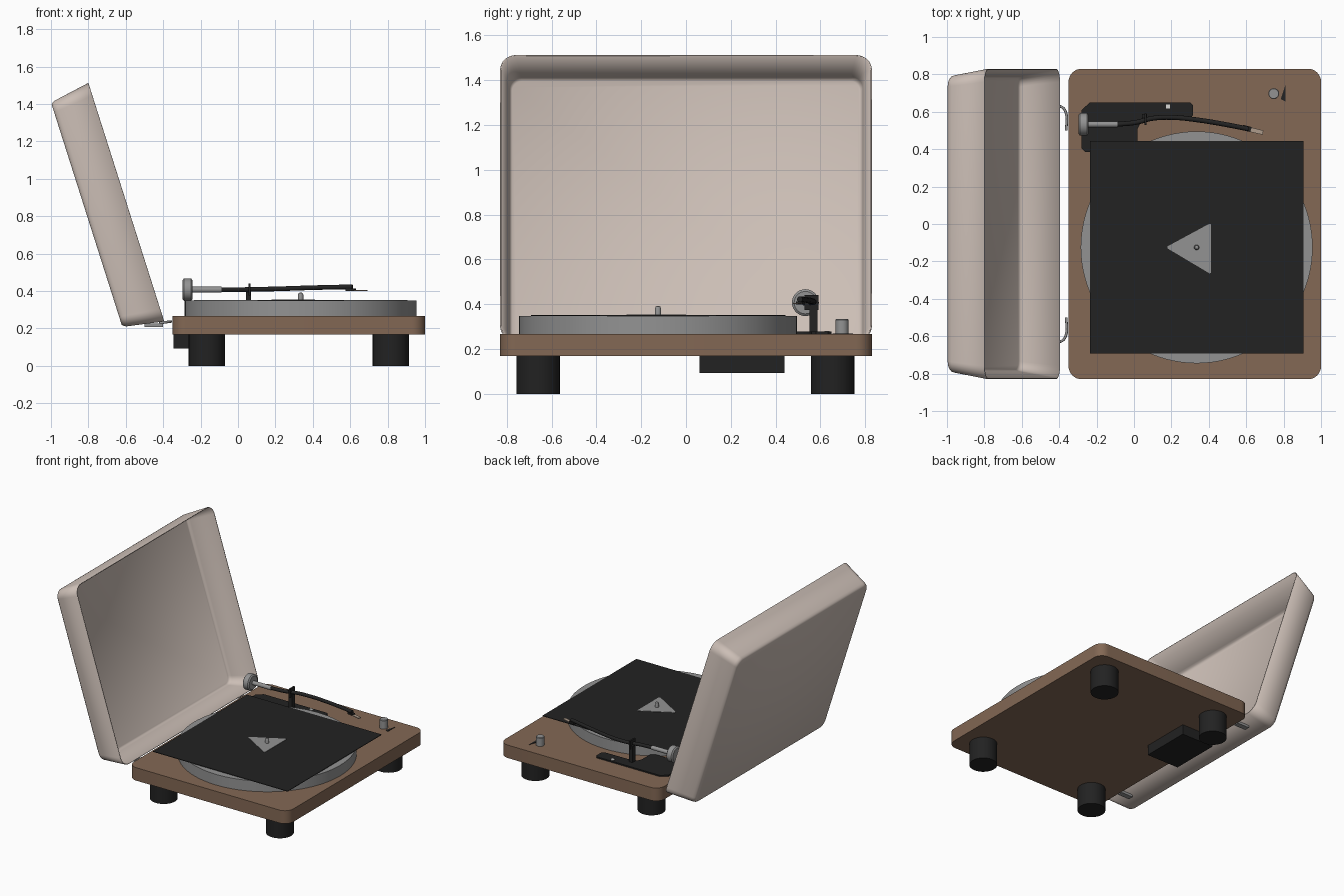
import bpy, bmesh, math
from mathutils import Vector

cube = bpy.data.objects.get("Cube")
if cube:
    bpy.data.objects.remove(cube, do_unlink=True)


def material(name, rgb):
    m = bpy.data.materials.new(name)
    m.use_nodes = True
    m.diffuse_color = (*rgb, 1)
    m.node_tree.nodes["Principled BSDF"].inputs["Base Color"].default_value = (*rgb, 1)
    return m


WOOD = material("walnut brown", (0.227, 0.138, 0.089))
BLACK = material("soft black", (0.016, 0.016, 0.016))
METAL = material("metal grey", (0.29, 0.29, 0.29))
LID = material("smoky cream", (0.60, 0.515, 0.465))
TAN = material("pale tan", (0.42, 0.33, 0.26))
WHITE = material("off white", (0.7, 0.7, 0.68))


def finish(name, bm, mat, angle=35):
    bmesh.ops.recalc_face_normals(bm, faces=bm.faces)
    me = bpy.data.meshes.new(name)
    bm.to_mesh(me)
    bm.free()
    me.materials.append(mat)
    ob = bpy.data.objects.new(name, me)
    bpy.context.collection.objects.link(ob)
    bpy.ops.object.select_all(action="DESELECT")
    ob.select_set(True)
    bpy.context.view_layer.objects.active = ob
    bpy.ops.object.shade_smooth_by_angle(angle=math.radians(angle))
    return ob


def loft(name, rings, mat, caps=(True, True), angle=35):
    """Skin a list of equal-length point rings."""
    bm = bmesh.new()
    rows = [[bm.verts.new(p) for p in ring] for ring in rings]
    n = len(rows[0])
    for a, b in zip(rows, rows[1:]):
        for i in range(n):
            bm.faces.new((a[i], a[(i + 1) % n], b[(i + 1) % n], b[i]))
    if caps[0]:
        bm.faces.new(rows[0])
    if caps[1]:
        bm.faces.new(rows[-1])
    return finish(name, bm, mat, angle)


def prism(name, outline, z0, z1, mat):
    return loft(name, [[(x, y, z) for x, y in outline] for z in (z0, z1)], mat)


def block(name, x0, x1, y0, y1, z0, z1, mat):
    return prism(name, [(x0, y0), (x1, y0), (x1, y1), (x0, y1)], z0, z1, mat)


def lathe(name, base, profile, mat, axis="Z", n=32):
    """Turn (radius, height) pairs about the Z or X axis."""
    rings = []
    for r, h in profile:
        ring = []
        for i in range(n):
            a = math.tau * i / n
            c, s = r * math.cos(a), r * math.sin(a)
            ring.append(Vector(base) + Vector((c, s, h) if axis == "Z" else (h, c, s)))
        rings.append(ring)
    return loft(name, rings, mat)


def tube(name, points, radius, mat):
    cu = bpy.data.curves.new(name, "CURVE")
    cu.dimensions = "3D"
    cu.bevel_depth = radius
    cu.bevel_resolution = 3
    cu.use_fill_caps = True
    cu.resolution_u = 6
    sp = cu.splines.new("BEZIER")
    sp.bezier_points.add(len(points) - 1)
    for bp, p in zip(sp.bezier_points, points):
        bp.co = p
        bp.handle_left_type = bp.handle_right_type = "AUTO"
    cu.materials.append(mat)
    ob = bpy.data.objects.new(name, cu)
    bpy.context.collection.objects.link(ob)
    bpy.ops.object.select_all(action="DESELECT")
    ob.select_set(True)
    bpy.context.view_layer.objects.active = ob
    bpy.ops.object.convert(target="MESH")
    bpy.ops.object.shade_smooth_by_angle(angle=math.radians(40))


def rounded_rect(hx, hy, r, n=8):
    pts = []
    for k, (sx, sy) in enumerate([(1, 1), (-1, 1), (-1, -1), (1, -1)]):
        for i in range(n + 1):
            a = math.pi / 2 * (k + i / n)
            pts.append((sx * (hx - r) + r * math.cos(a), sy * (hy - r) + r * math.sin(a)))
    return pts


# Plinth, feet and the box underneath
TOP = 0.267
prism("plinth", [(x + 0.325, y) for x, y in rounded_rect(0.675, 0.83, 0.07)], 0.168, TOP, WOOD)
for side, x in (("rear", -0.167), ("front", 0.817)):
    for hand, y in (("near", -0.66), ("far", 0.655)):
        lathe(f"{side}_{hand}_foot", (x, y, 0), [(0.097, 0), (0.097, 0.17)], BLACK)
block("connector_box", -0.345, -0.075, 0.06, 0.44, 0.092, 0.17, BLACK)

# Platter, square sleeve, triangular label and spindle
CX, CY = 0.335, -0.125
lathe("platter", (CX, CY, TOP), [(0.62, 0), (0.62, 0.081)], METAL, n=96)
block("square_mat", -0.235, 0.905, -0.692, 0.445, 0.348, 0.352, BLACK)
prism("triangle_plate", [(0.178, -0.13), (0.405, -0.265), (0.412, -0.26),
                         (0.412, 0.0), (0.4, 0.0), (0.178, -0.12)], 0.35, 0.355, METAL)
lathe("spindle", (CX, CY, 0.345), [(0.014, 0), (0.014, 0.035), (0.01, 0.044), (0.004, 0.047)],
      METAL, n=16)

# Tilted lid: tapered open shell; u runs up the opening, w goes to its closed back
corner = Vector((-0.395, 0, 0.235))
u_dir = Vector((-0.303, 0, 0.953))
w_dir = Vector((-0.953, 0, -0.303))
rings = []
for hu, hy, r, w in ((0.669, 0.83, 0.07, 0), (0.634, 0.795, 0.058, 0.195),
                     (0.629, 0.79, 0.055, 0.21), (0.618, 0.779, 0.05, 0.221)):
    rings.append([corner + u_dir * (0.671 + u) + w_dir * w + Vector((0, y, 0))
                  for u, y in rounded_rect(hu, hy, r)])
lid = loft("lid", rings, LID, caps=(False, True), angle=50)
shell = lid.modifiers.new("thickness", "SOLIDIFY")
shell.thickness = 0.006
shell.offset = -1

# Bent wire hinges
for s in (1, -1):
    hand = "far" if s > 0 else "near"
    tube(f"{hand}_hinge_wire", [(-0.42, s * 0.63, 0.228), (-0.385, s * 0.625, 0.233),
                                (-0.364, s * 0.595, 0.236), (-0.362, s * 0.5, 0.236)], 0.007, METAL)
    block(f"{hand}_hinge_plate", -0.5, -0.4, s * 0.63 - 0.02, s * 0.63 + 0.02, 0.208, 0.226, METAL)

# Tonearm base plate
prism("arm_base", [(-0.28, 0.405), (-0.26, 0.385), (0.0, 0.385), (0.018, 0.41), (0.02, 0.51),
                   (0.035, 0.54), (0.06, 0.555), (0.295, 0.56), (0.315, 0.58), (0.315, 0.635),
                   (0.3, 0.65), (-0.235, 0.65), (-0.28, 0.61)], TOP - 0.002, 0.277, BLACK)
block("base_marker", 0.17, 0.192, 0.618, 0.64, 0.275, 0.281, WHITE)

# Tonearm post, yoke and bearing
block("arm_post", 0.042, 0.07, 0.552, 0.588, 0.275, 0.4, BLACK)
block("arm_yoke", 0.056, 0.068, 0.53, 0.592, 0.375, 0.44, BLACK)

# Counterweight, rear shaft, curved arm and head
AY, AZ = 0.533, 0.407
lathe("counterweight", (-0.297, AY, AZ),
      [(0.05, 0), (0.06, 0.008), (0.06, 0.046), (0.05, 0.054)], METAL, "X")
lathe("rear_shaft", (-0.245, AY, AZ), [(0.016, 0), (0.016, 0.157)], METAL, "X", 16)
tube("arm_tube", [(-0.092, AY, AZ), (0.01, 0.543, AZ), (0.1, 0.565, 0.409), (0.2, 0.57, 0.411),
                  (0.35, 0.555, 0.416), (0.5, 0.53, 0.42), (0.612, 0.508, 0.422)], 0.013, BLACK)
prism("head_shell", [(0.575, 0.503), (0.622, 0.492), (0.63, 0.518), (0.583, 0.53)],
      0.399, 0.412, BLACK)
prism("head_tip", [(0.618, 0.493), (0.688, 0.477), (0.692, 0.5), (0.625, 0.517)],
      0.4, 0.406, TAN)

# Speed knob and its pointer mark
lathe("speed_knob", (0.747, 0.697, TOP), [(0.029, 0), (0.029, 0.063), (0.026, 0.067)], METAL, n=20)
prism("pointer_mark", [(0.785, 0.668), (0.81, 0.655), (0.81, 0.745)], TOP, TOP + 0.003, BLACK)
